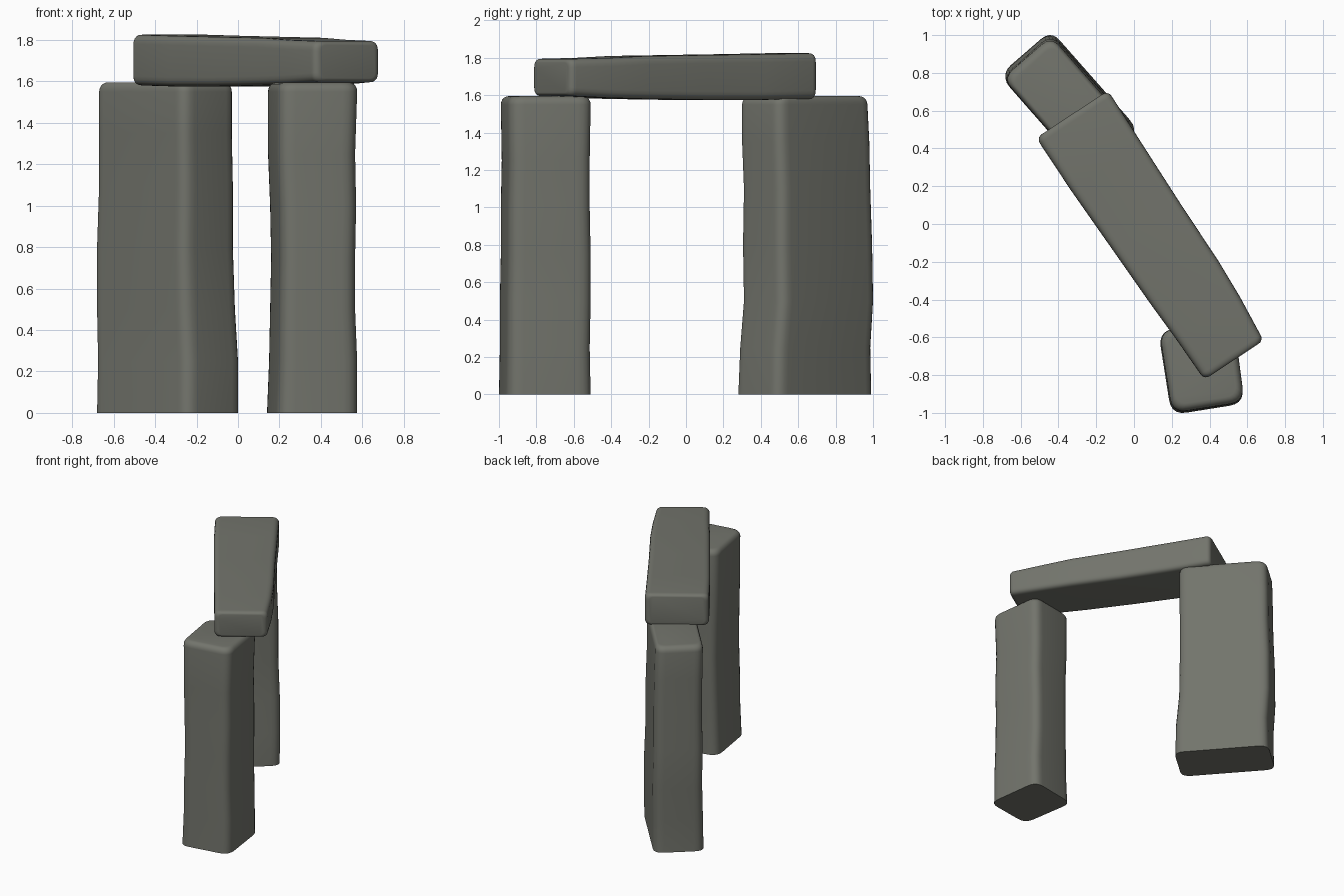
import bpy
import bmesh
import math
from mathutils import Vector

default_cube = bpy.data.objects.get("Cube")
if default_cube:
    bpy.data.objects.remove(default_cube, do_unlink=True)

stone = bpy.data.materials.new("weathered grey stone")
stone.use_nodes = True
colour = (0.17, 0.175, 0.15, 1.0)
stone.diffuse_color = colour
shader = stone.node_tree.nodes["Principled BSDF"]
shader.inputs["Base Color"].default_value = colour
shader.inputs["Roughness"].default_value = 0.9


def rounded_outline(corners, radius, steps=5):
    """Polygon with each corner replaced by a soft curve."""
    points = []
    corners = [Vector(c) for c in corners]
    for i, corner in enumerate(corners):
        before = corners[i - 1]
        after = corners[(i + 1) % len(corners)]
        start = corner + (before - corner).normalized() * radius
        end = corner + (after - corner).normalized() * radius
        for k in range(steps + 1):
            t = k / steps
            points.append(start * (1 - t) ** 2 + corner * 2 * t * (1 - t) + end * t * t)
    return points


def rounded_end(ring, direction, radius, steps=5):
    """Rings that curl the end of a stone inwards along a direction."""
    centre = sum(ring, Vector((0, 0, 0))) / len(ring)
    rings = []
    for k in range(1, steps + 1):
        angle = math.pi / 2 * k / steps
        inset = radius * (1 - math.cos(angle))
        lift = direction * radius * math.sin(angle)
        rings.append([p + (centre - p).normalized() * inset + lift for p in ring])
    return rings


def loft(name, rings):
    """Skin a stack of rings and close both ends."""
    bm = bmesh.new()
    rows = [[bm.verts.new(p) for p in ring] for ring in rings]
    count = len(rows[0])
    for low, high in zip(rows, rows[1:]):
        for i in range(count):
            j = (i + 1) % count
            bm.faces.new((low[i], low[j], high[j], high[i]))
    bm.faces.new(list(reversed(rows[0])))
    bm.faces.new(rows[-1])
    bmesh.ops.recalc_face_normals(bm, faces=bm.faces[:])
    mesh = bpy.data.meshes.new(name)
    bm.to_mesh(mesh)
    bm.free()
    mesh.materials.append(stone)
    obj = bpy.data.objects.new(name, mesh)
    bpy.context.collection.objects.link(obj)
    bpy.ops.object.select_all(action="DESELECT")
    obj.select_set(True)
    bpy.context.view_layer.objects.active = obj
    bpy.ops.object.shade_smooth_by_angle(angle=math.radians(35))
    return obj


def upright(name, corners, radius, levels, top_radius):
    """Standing stone; levels hold height and the x and y limits there."""
    outline = rounded_outline(corners, radius)
    xs = [p.x for p in outline]
    ys = [p.y for p in outline]
    unit = [((p.x - min(xs)) / (max(xs) - min(xs)),
             (p.y - min(ys)) / (max(ys) - min(ys))) for p in outline]
    rings = [[Vector((x0 + u * (x1 - x0), y0 + v * (y1 - y0), z)) for u, v in unit]
             for z, x0, x1, y0, y1 in levels]
    rings += rounded_end(rings[-1], Vector((0, 0, 1)), top_radius)
    return loft(name, rings)


# Standing stones, gently uneven up their height
upright("back_upright",
        [(-0.69, 0.78), (-0.25, 0.27), (0.01, 0.5), (-0.43, 1.01)], 0.07,
        [(0, -0.68, 0, 0.28, 0.99),
         (0.25, -0.675, 0, 0.29, 0.985),
         (0.5, -0.68, -0.015, 0.31, 1),
         (0.8, -0.68, -0.025, 0.305, 0.995),
         (1.1, -0.67, -0.025, 0.31, 0.985),
         (1.35, -0.67, -0.03, 0.3, 0.98),
         (1.55, -0.67, -0.03, 0.3, 0.97)], 0.045)

upright("front_upright",
        [(0.13, -0.58), (0.2, -1.01), (0.59, -0.95), (0.53, -0.51)], 0.08,
        [(0, 0.14, 0.575, -1, -0.51),
         (0.25, 0.15, 0.575, -0.995, -0.515),
         (0.5, 0.155, 0.565, -0.995, -0.51),
         (0.75, 0.16, 0.565, -0.99, -0.51),
         (1, 0.155, 0.57, -0.99, -0.515),
         (1.25, 0.145, 0.565, -0.985, -0.515),
         (1.55, 0.145, 0.575, -0.99, -0.51)], 0.045)

# Lintel: cross-sections run from the back end to the front end
back_end = Vector((-0.33, 0.58, 0))
front_end = Vector((0.53, -0.72, 0))
along = (front_end - back_end).normalized()
across = Vector((-along.y, along.x, 0))
length = (front_end - back_end).length
end_radius = 0.035
sections = [(0, 0.225, 0.23, 1.58, 1.825),
            (0.2, 0.225, 0.225, 1.575, 1.82),
            (0.45, 0.215, 0.22, 1.575, 1.815),
            (0.7, 0.205, 0.22, 1.58, 1.81),
            (0.85, 0.195, 0.21, 1.585, 1.8),
            (1, 0.19, 0.19, 1.595, 1.795)]
rings = []
for t, right, left, bottom, top in sections:
    spot = back_end + along * (end_radius + t * (length - 2 * end_radius))
    profile = rounded_outline([(-right, bottom), (left, bottom), (left, top), (-right, top)], 0.045)
    rings.append([spot + across * p.x + Vector((0, 0, p.y)) for p in profile])
back_cap = rounded_end(rings[0], -along, end_radius)
front_cap = rounded_end(rings[-1], along, end_radius)
loft("lintel", back_cap[::-1] + rings + front_cap)
